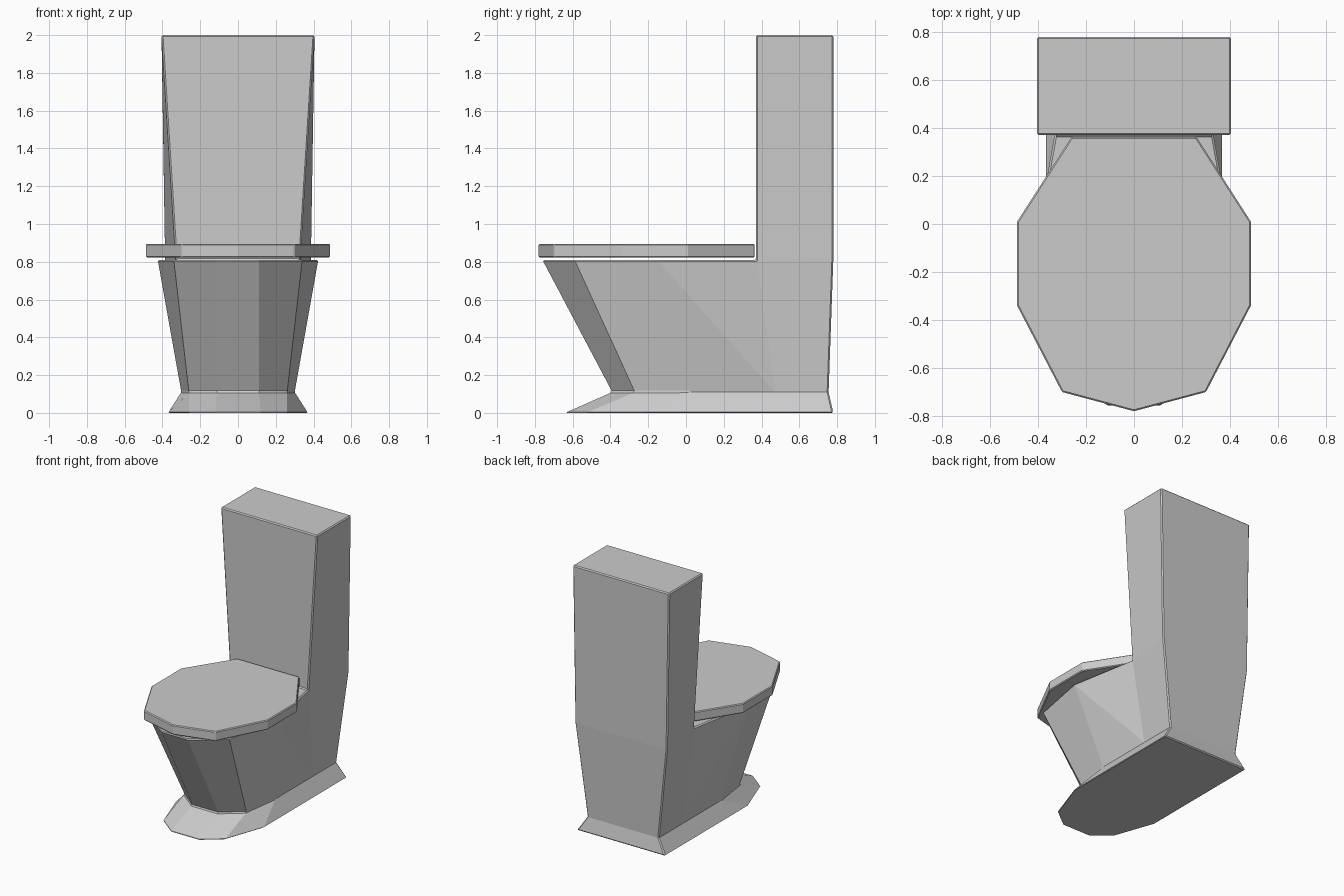
import bpy, bmesh

if "Cube" in bpy.data.objects:
    bpy.data.objects.remove(bpy.data.objects["Cube"])


def ring(bm, half, z):
    """Closed loop from a right-hand half outline (front to back), mirrored in x."""
    left = [(-x, y) for x, y in reversed(half) if x > 0]
    return [bm.verts.new((x, y, z)) for x, y in half + left]


def bridge(bm, low, high, split=()):
    n = len(low)
    for i in range(n):
        j = (i + 1) % n
        a, b, c, d = low[i], low[j], high[j], high[i]
        if (i, j) in split:          # crease running down and backwards
            bm.faces.new((a, b, d))
            bm.faces.new((b, c, d))
        elif (j, i) in split:        # mirrored crease
            bm.faces.new((a, b, c))
            bm.faces.new((a, c, d))
        else:
            bm.faces.new((a, b, c, d))


def finish(bm, name, width):
    bmesh.ops.recalc_face_normals(bm, faces=bm.faces)
    mesh = bpy.data.meshes.new(name)
    bm.to_mesh(mesh)
    bm.free()
    obj = bpy.data.objects.new(name, mesh)
    bpy.context.collection.objects.link(obj)
    bevel = obj.modifiers.new("edge_bevel", 'BEVEL')
    bevel.width = width
    bevel.segments = 1
    bevel.limit_method = 'ANGLE'
    bevel.angle_limit = 0.75
    return obj


# Pedestal, bowl and tank as one lofted body
bm = bmesh.new()
foot = ring(bm, [(.12, -.64), (.26, -.53), (.37, -.22), (.37, .47), (.37, .78)], 0)
ankle = ring(bm, [(.11, -.39), (.26, -.27), (.30, .02), (.30, .47), (.30, .755)], .11)
rim = ring(bm, [(.11, -.76), (.34, -.59), (.425, -.15), (.33, .37), (.387, .78)], .81)
bridge(bm, foot, ankle)
bridge(bm, ankle, rim, split=[(2, 3), (7, 6)])
bm.faces.new(foot)
bm.faces.new(rim[:4] + rim[6:])

# Tank rises from the rear four rim corners
tank_top = ring(bm, [(.405, .37), (.405, .78)], 2.0)
bridge(bm, rim[3:7], tank_top)
bm.faces.new(tank_top)
finish(bm, "toilet_body", .008)

# Closed lid
bm = bmesh.new()
outline = [(0, -.78), (.30, -.70), (.487, -.34), (.487, .01), (.26, .363)]
under = ring(bm, outline, .822)
top = ring(bm, outline, .895)
bridge(bm, under, top)
bm.faces.new(under)
bm.faces.new(top)
finish(bm, "lid", .006)
